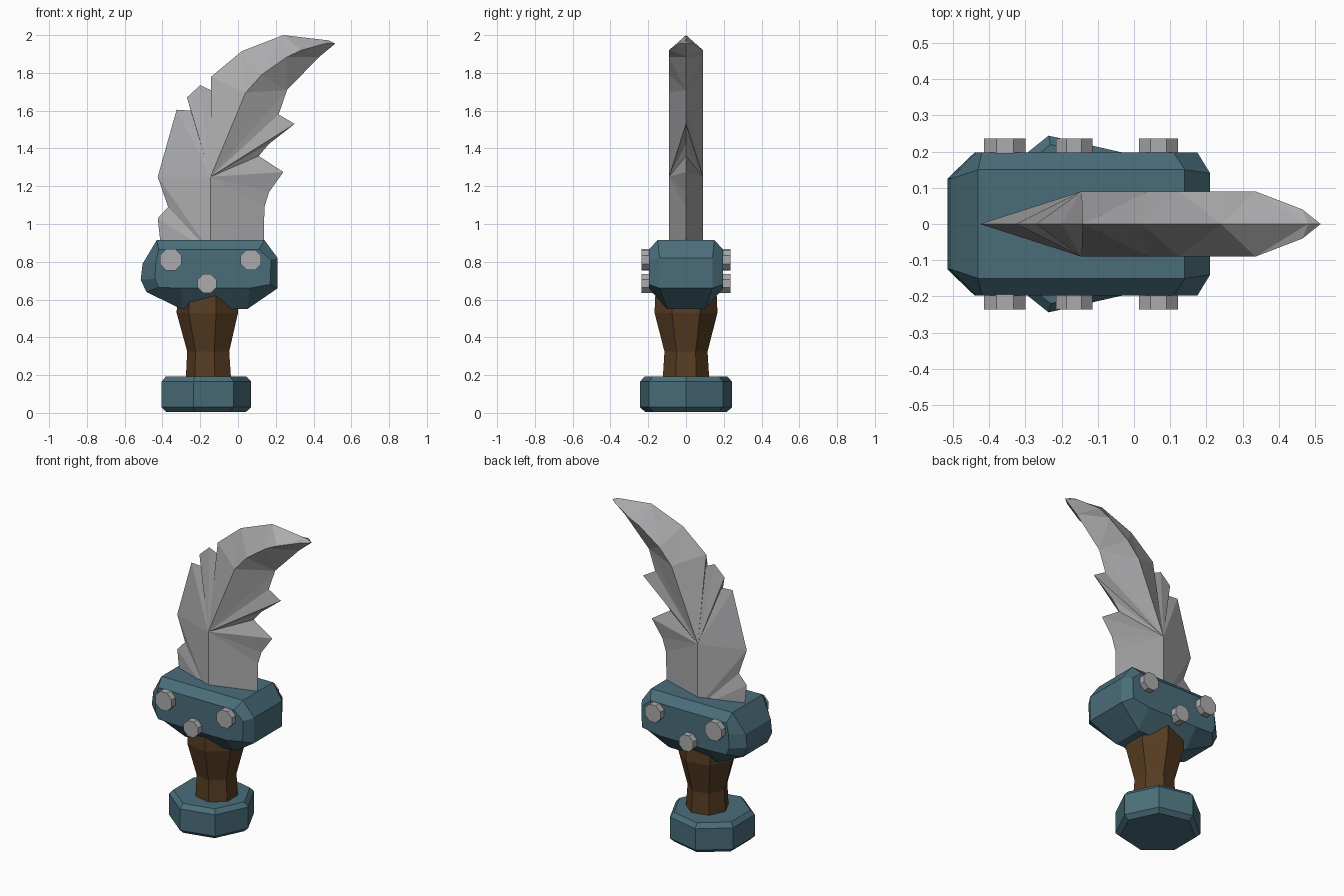
import bpy, bmesh, math

if "Cube" in bpy.data.objects:
    bpy.data.objects.remove(bpy.data.objects["Cube"])


def material(name, rgb):
    m = bpy.data.materials.new(name)
    m.diffuse_color = (*rgb, 1)
    m.use_nodes = True
    m.node_tree.nodes["Principled BSDF"].inputs["Base Color"].default_value = m.diffuse_color
    return m


STEEL = material("pale steel", (0.41, 0.41, 0.42))
TEAL = material("teal metal", (0.068, 0.155, 0.195))
BROWN = material("brown wood", (0.095, 0.046, 0.016))


def finish(name, bm, mat):
    bmesh.ops.remove_doubles(bm, verts=bm.verts, dist=0.0005)
    bmesh.ops.recalc_face_normals(bm, faces=bm.faces)
    me = bpy.data.meshes.new(name)
    bm.to_mesh(me)
    bm.free()
    me.materials.append(mat)
    ob = bpy.data.objects.new(name, me)
    bpy.context.collection.objects.link(ob)
    return ob


def loft(name, rings, mat):
    """Skin equal-length rings of points and cap both ends."""
    bm = bmesh.new()
    rows = [[bm.verts.new(p) for p in r] for r in rings]
    n = len(rows[0])
    for a, b in zip(rows, rows[1:]):
        for i in range(n):
            j = (i + 1) % n
            bm.faces.new((a[i], a[j], b[j], b[i]))
    bm.faces.new(rows[0])
    bm.faces.new(rows[-1])
    return finish(name, bm, mat)


def heptagon(cx, z, r, turn):
    return [(cx + r * math.cos(turn + i * math.tau / 7),
             r * math.sin(turn + i * math.tau / 7), z) for i in range(7)]


# Pommel and grip: seven-sided, turned opposite ways
loft("pommel", [heptagon(-0.18, z, r, 0) for z, r in
                ((0.005, 0.222), (0.03, 0.25), (0.165, 0.25), (0.192, 0.225))], TEAL)
loft("grip", [heptagon(cx, z, r, math.pi) for cx, z, r in
              ((-0.15, 0.15, 0.128), (-0.152, 0.325, 0.117),
               (-0.154, 0.53, 0.171), (-0.154, 0.70, 0.163))], BROWN)

# Guard: chamfered block, outer loop (x, y, z) and inset front loop (x, z)
outer = [(-.43, .15, .915), (.14, .15, .915), (.21, .14, .82), (.21, .14, .66),
         (.05, .10, .55), (-.30, .10, .55), (-.485, .12, .64), (-.515, .125, .705),
         (-.505, .125, .79)]
inner = [(-.42, .865), (.11, .865), (.175, .81), (.17, .68), (.06, .66),
         (-.30, .66), (-.42, .665), (-.44, .71), (-.435, .80)]
loft("guard", [[(x, -.197, z) for x, z in inner],
               [(x, -y, z) for x, y, z in outer],
               [(x, y, z) for x, y, z in outer],
               [(x, .197, z) for x, z in inner]], TEAL)

# Bolts on both faces of the guard
for k, (cx, cz, r) in enumerate(((-.356, .81, .062), (-.165, .685, .054), (.068, .81, .058))):
    for side, s in (("front", -1), ("back", 1)):
        rings = [[(cx + r * math.cos((i + .5) * math.tau / 8), s * y,
                   cz + r * math.sin((i + .5) * math.tau / 8)) for i in range(8)]
                 for y in (.13, .236)]
        loft(f"{side}_bolt_{k + 1}", rings, STEEL)

# Blade: raised ridge (x, y, z) sloping to sharp outlines (x, z, ridge index)
ridge = [(-.145, .09, .85), (-.145, .09, 1.25), (.04, .09, 1.695), (.125, .09, 1.79),
         (.26, .09, 1.885), (.335, .09, 1.92), (.465, .04, 1.955), (.515, 0, 1.955)]
spine = [(-.405, .85, 0), (-.425, 1.03, 0), (-.37, 1.09, 0), (-.425, 1.25, 1),
         (-.325, 1.605, 1), (-.25, 1.60, 1), (-.27, 1.67, 1), (-.20, 1.735, 1),
         (-.137, 1.705, 1), (-.142, 1.78, 2), (.02, 1.915, 3), (.24, 2.0, 5),
         (.48, 1.972, 6), (.515, 1.955, 7)]
edge = [(.135, .85, 0), (.14, 1.09, 1), (.165, 1.17, 1), (.24, 1.275, 1),
        (.11, 1.36, 1), (.165, 1.425, 1), (.30, 1.53, 1), (.215, 1.58, 1),
        (.26, 1.71, 4), (.43, 1.885, 6), (.515, 1.955, 7)]
bm = bmesh.new()


def triangle(*pts):
    if len(set(pts)) == 3:
        bm.faces.new([bm.verts.new(p) for p in pts])


for s in (-1, 1):
    R = [(x, s * y, z) for x, y, z in ridge]
    for line in (spine, edge):
        r = 0
        prev = None
        for x, z, target in line:
            p = (x, 0.0, z)
            if prev:
                triangle(prev, p, R[r])
            while r < target:
                triangle(p, R[r], R[r + 1])
                r += 1
            prev = p
    # closed lower end, hidden inside the guard
    triangle((-.405, 0.0, .85), R[0], (.135, 0.0, .85))
finish("blade", bm, STEEL)
